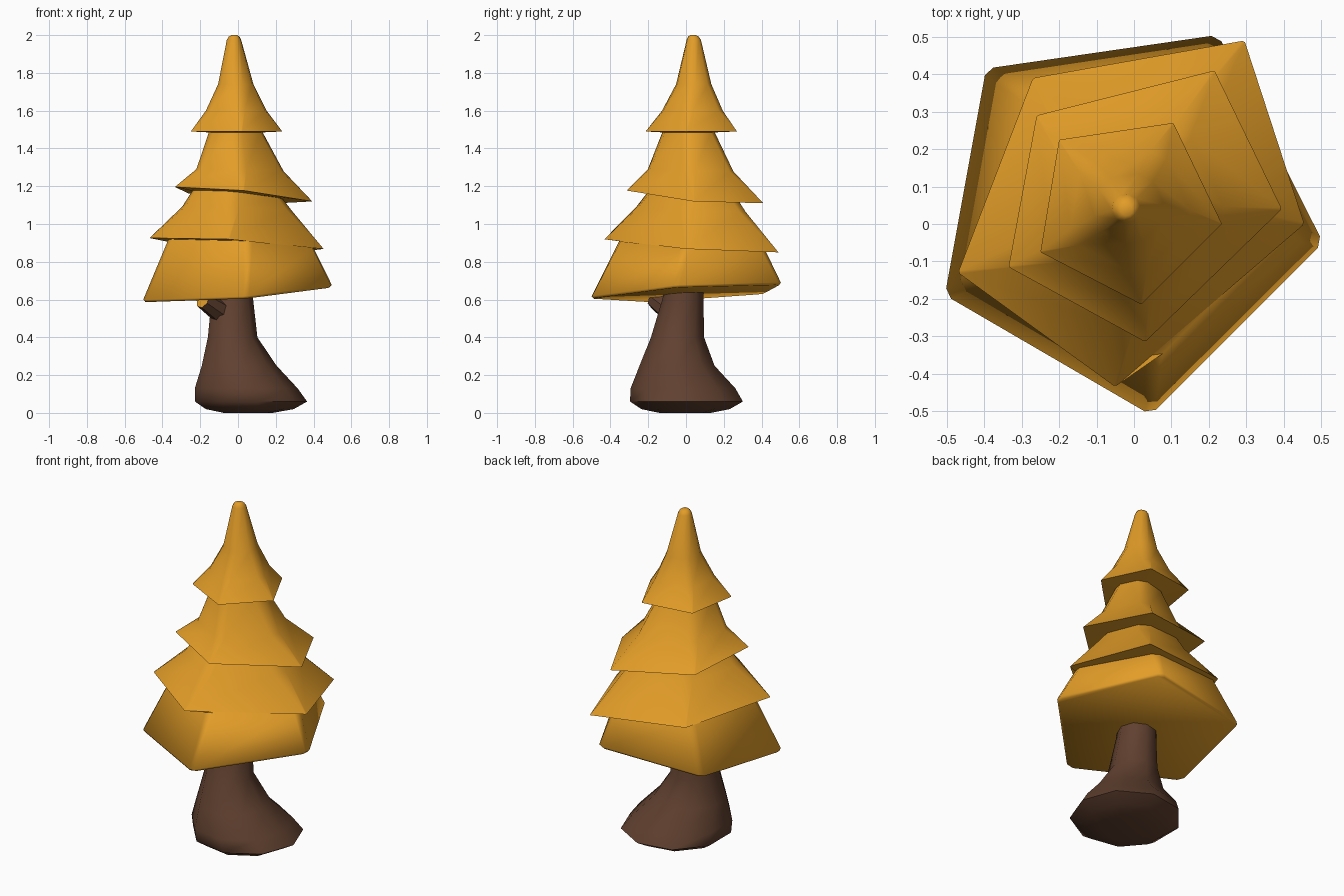
import bpy, bmesh, math
from mathutils import Vector

if "Cube" in bpy.data.objects:
    bpy.data.objects.remove(bpy.data.objects["Cube"])


def material(name, rgb):
    m = bpy.data.materials.new(name)
    m.diffuse_color = (*rgb, 1.0)
    m.use_nodes = True
    m.node_tree.nodes["Principled BSDF"].inputs["Base Color"].default_value = m.diffuse_color
    return m


leaf = material("autumn_gold", (0.76, 0.335, 0.021))
bark = material("bark_brown", (0.118, 0.052, 0.029))


def loft(name, rings, mats, angle, cap_mat=0):
    """Skin a stack of rings, closing both ends."""
    bm = bmesh.new()
    loops = [[bm.verts.new(p) for p in ring] for ring in rings]
    for a, b in zip(loops, loops[1:]):
        n = len(a)
        for i in range(n):
            j = (i + 1) % n
            bm.faces.new((a[i], a[j], b[j], b[i]))
    bm.faces.new(loops[0][::-1])
    bm.faces.new(loops[-1]).material_index = cap_mat
    bmesh.ops.recalc_face_normals(bm, faces=bm.faces[:])
    me = bpy.data.meshes.new(name)
    bm.to_mesh(me)
    bm.free()
    for m in mats:
        me.materials.append(m)
    ob = bpy.data.objects.new(name, me)
    bpy.context.collection.objects.link(ob)
    bpy.ops.object.select_all(action='DESELECT')
    ob.select_set(True)
    bpy.context.view_layer.objects.active = ob
    bpy.ops.object.shade_smooth_by_angle(angle=math.radians(angle))
    return ob


def pentagon(corners, scale, cx, cy, z, tx, ty, cut):
    """Scaled, tilted pentagon with each corner trimmed by a fraction."""
    pts = [Vector((x * scale + cx, y * scale + cy)) for x, y in corners]
    out = []
    for i, p in enumerate(pts):
        for q in (pts[i - 1], pts[(i + 1) % 5]):
            r = p.lerp(q, cut)
            out.append((r.x, r.y, z + tx * r.x + ty * r.y))
    return out


# Foliage: four skirts (left, front, right, back right, back left corners)
tiers = [
    ([(-.505, -.19), (.045, -.51), (.505, -.05), (.225, .505), (-.395, .415)],
     [(.98, 0, 0, .632, .07, .06, .04), (1, 0, 0, .645, .07, .06, .03),
      (.78, .02, .03, .893, -.055, -.055, .06)]),
    ([(-.47, -.13), (-.05, -.435), (.455, 0), (.295, .49), (-.27, .39)],
     [(1, 0, 0, .893, -.055, -.055, .01), (.66, 0, 0, 1.08, -.04, -.03, .12),
      (.55, 0, .015, 1.155, -.08, -.07, .15)]),
    ([(-.335, -.115), (.03, -.315), (.395, .04), (.215, .41), (-.26, .29)],
     [(1, 0, 0, 1.158, -.09, -.07, .01), (.66, -.005, -.01, 1.285, -.02, -.02, .12),
      (.42, -.02, -.01, 1.485, 0, 0, .2)]),
    ([(-.25, -.075), (.02, -.215), (.235, 0), (.105, .27), (-.2, .225)],
     [(1, 0, 0, 1.49, 0, 0, .01), (.7, 0, .01, 1.6, 0, 0, .14),
      (.42, -.005, .025, 1.74, 0, 0, .22), (.175, -.018, .034, 1.975, 0, 0, .29),
      (.13, -.018, .034, 1.992, 0, 0, .29), (.07, -.018, .034, 2.0, 0, 0, .29)]),
]
rings = [pentagon(c, *r) for c, rows in tiers for r in rows]
loft("foliage", rings, [leaf], 75)


# Trunk: flared foot, narrowing upward (z, x min, x max, y min, y max)
profile = [
    (.0, -.08, .18, -.14, .13), (.02, -.18, .29, -.235, .23),
    (.06, -.24, .36, -.295, .30), (.13, -.24, .31, -.292, .26),
    (.25, -.20, .20, -.245, .15), (.40, -.165, .10, -.185, .095),
    (.60, -.145, .078, -.125, .092), (.72, -.14, .07, -.10, .09),
]
N = 9
trunk = []
for z, x0, x1, y0, y1 in profile:
    ring = []
    for k in range(N):
        a = 2 * math.pi * k / N
        ring.append(((x0 + x1) / 2 + (x1 - x0) / 2 * 1.02 * math.cos(a),
                     (y0 + y1) / 2 + (y1 - y0) / 2 * 1.02 * math.sin(a), z))
    trunk.append(ring)
loft("trunk", trunk, [bark], 60)

# Sawn branch stub with a pale end
axis = Vector((-.7, -.65, .35)).normalized()
side = axis.cross(Vector((0, 0, 1))).normalized()
up = side.cross(axis)


def stub_ring(centre, radius):
    return [Vector(centre) + radius * (math.cos(a) * side + math.sin(a) * up)
            for a in (2 * math.pi * k / 7 for k in range(7))]


loft("branch_stub", [stub_ring((-.07, -.06, .52), .065),
                     stub_ring((-.187, -.167, .60), .047)], [bark, leaf], 50, 1)
